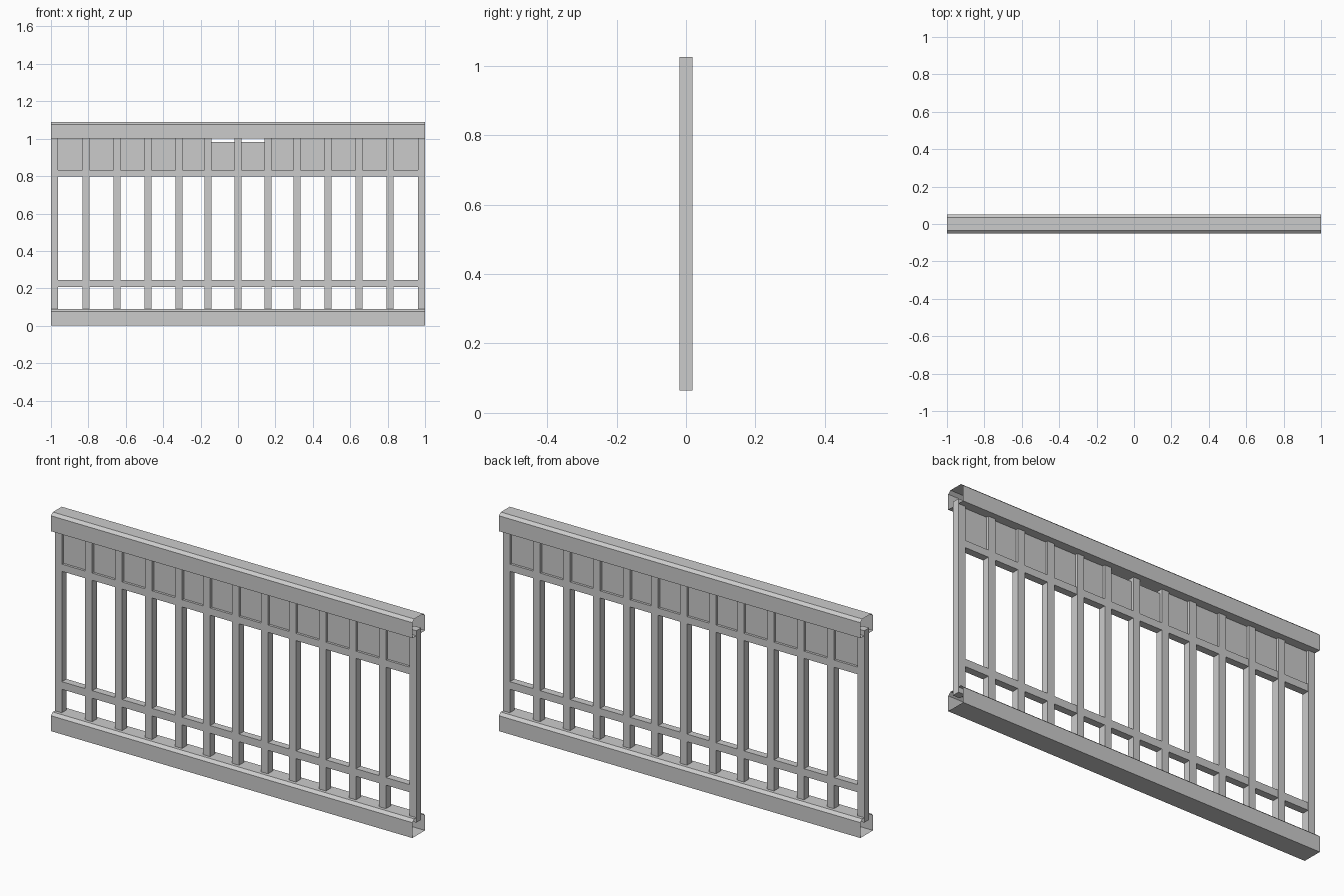
import bpy, bmesh

if "Cube" in bpy.data.objects:
    bpy.data.objects.remove(bpy.data.objects["Cube"])


def finish(bm, name):
    bmesh.ops.recalc_face_normals(bm, faces=bm.faces)
    me = bpy.data.meshes.new(name)
    bm.to_mesh(me)
    bm.free()
    ob = bpy.data.objects.new(name, me)
    bpy.context.collection.objects.link(ob)
    return ob


def box(name, x0, x1, y0, y1, z0, z1):
    bm = bmesh.new()
    bmesh.ops.create_cube(bm, size=1)
    for v in bm.verts:
        v.co = ((x0 + x1) / 2 + v.co.x * (x1 - x0),
                (y0 + y1) / 2 + v.co.y * (y1 - y0),
                (z0 + z1) / 2 + v.co.z * (z1 - z0))
    return finish(bm, name)


def rail(name, z):
    # Chamfered channel profile, swept along x with open ends
    prof = [(-0.05, 0), (0.05, 0), (0.05, 0.077), (0.035, 0.09),
            (-0.035, 0.09), (-0.05, 0.077)]
    bm = bmesh.new()
    a = [bm.verts.new((-1, y, z + h)) for y, h in prof]
    b = [bm.verts.new((1, y, z + h)) for y, h in prof]
    n = len(prof)
    for i in range(n):
        j = (i + 1) % n
        bm.faces.new((a[i], a[j], b[j], b[i]))
    return finish(bm, name)


# Top and bottom rails
rail("bottom_rail", 0.0)
rail("top_rail", 1.0)

# Vertical balusters, mirrored about the centre
half = [0.16, 0.315, 0.481, 0.647, 0.813, 0.981]
xs = [-x for x in reversed(half)] + [0.0] + half
W = 0.019
for i, x in enumerate(xs):
    box(f"baluster_{i}", x - W, x + W, -W, W, 0.065, 1.025)

# Crossbars and infill panels between neighbouring balusters
for i, (a, b) in enumerate(zip(xs, xs[1:])):
    x0, x1 = a + W, b - W
    box(f"lower_crossbar_{i}", x0, x1, -0.018, 0.018, 0.207, 0.245)
    box(f"upper_crossbar_{i}", x0, x1, -0.018, 0.018, 0.797, 0.833)
    top = 0.983 if 0.0 in (a, b) else 1.0  # middle panels stop short
    box(f"infill_panel_{i}", x0, x1, -0.006, 0.006, 0.833, top)
